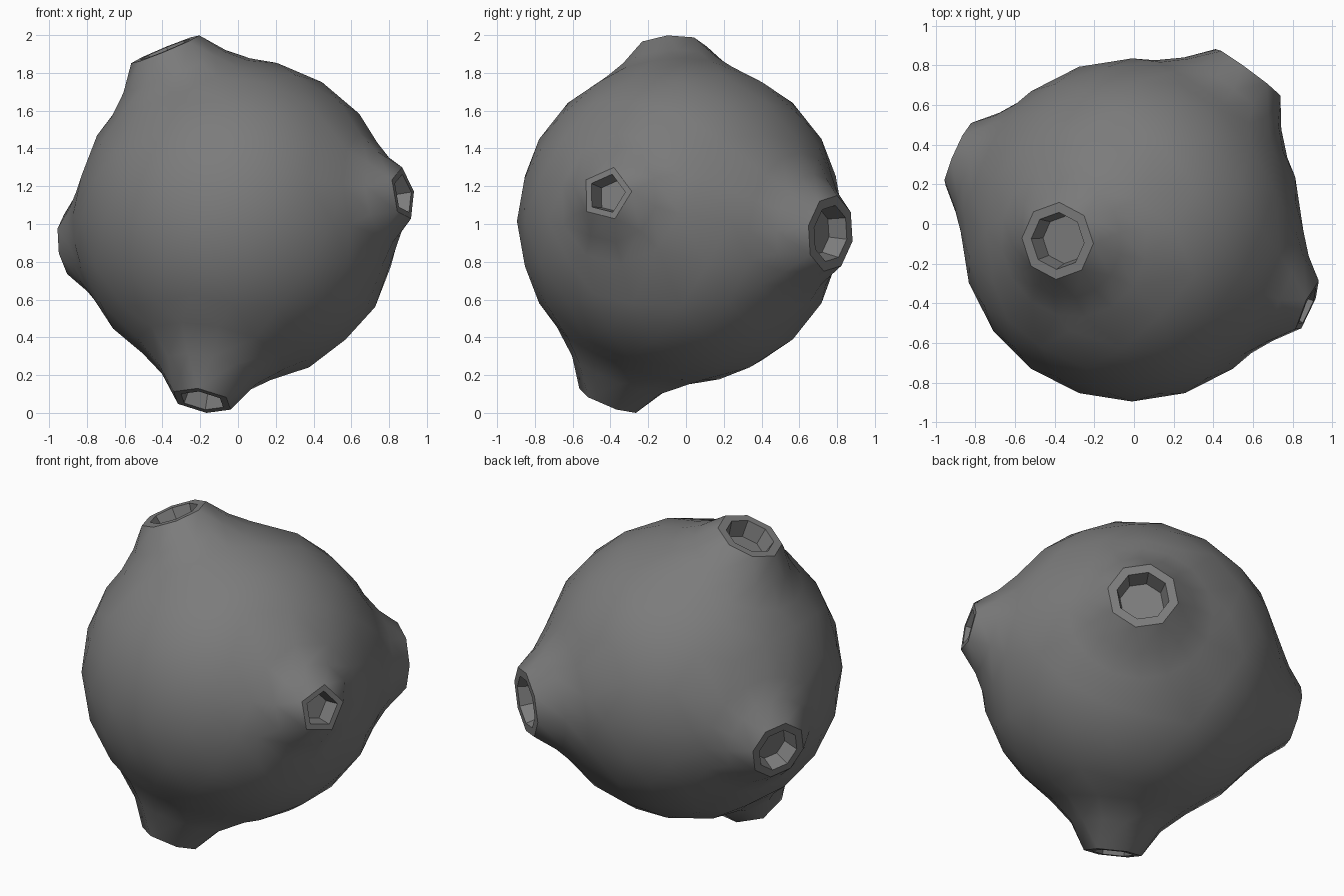
import bpy, bmesh
from math import sin, cos, tau, sqrt, radians
from mathutils import Vector

if "Cube" in bpy.data.objects:
    bpy.data.objects.remove(bpy.data.objects["Cube"])

R = 0.865                               # body radius
CENTRE = Vector((-0.01, -0.03, 1.01))   # body centre
UP = Vector((0, 0, 1))
DEPTH = 0.1                             # recess depth

# Vents: rim centre, rim radius, rim sides, phase, flare angle
VENTS = [
    ((-0.385, -0.085, 1.92), 0.195, 8, 22, 0.48),   # top
    ((-0.885, 0.35, 0.875), 0.175, 8, 22, 0.45),    # left
    ((0.575, 0.765, 0.945), 0.205, 8, 22, 0.50),    # back right
    ((0.875, -0.42, 1.155), 0.145, 5, 275, 0.42),   # front right
    ((-0.19, -0.415, 0.06), 0.165, 6, 0, 0.48),     # bottom
]
VENTS = [(Vector(p) - CENTRE, *rest) for p, *rest in VENTS]


def ring(bm, axis, radius, height, count, phase, snap):
    """Ring of verts about an axis; snapped rings share one vert per pair of steps."""
    u = UP.cross(axis).normalized()
    v = axis.cross(u)
    out = []
    for i in range(count):
        if snap and i % 2:
            out.append(out[-1])
            continue
        a = radians(phase) + tau * (i + (0.5 if snap else 0)) / count
        out.append(bm.verts.new(axis * height + (u * cos(a) + v * sin(a)) * radius))
    return out


def skin(bm, a, b):
    """Faces between two rings, dropping repeated corners."""
    n = len(a)
    for i in range(n):
        j = (i + 1) % n
        quad = list(dict.fromkeys((a[i], a[j], b[j], b[i])))
        if len(quad) > 2:
            bm.faces.new(quad)


bm = bmesh.new()

# Body sphere, cleared of points where the vents flare out
bmesh.ops.create_icosphere(bm, subdivisions=3, radius=R)
bmesh.ops.delete(bm, geom=bm.edges[:] + bm.faces[:], context='EDGES_FACES')
axes = [v[0].normalized() for v in VENTS]
drop = [p for p in bm.verts
        if any(p.co.angle(ax) < v[4] + 0.09 for ax, v in zip(axes, VENTS))]
bmesh.ops.delete(bm, geom=drop, context='VERTS')

# Flare base rings lie on the sphere, and a hull skins the body between them
bases = [ring(bm, ax, R * sin(v[4]), R * cos(v[4]), v[2] * 2, v[3], False)
         for ax, v in zip(axes, VENTS)]
bmesh.ops.convex_hull(bm, input=bm.verts[:])
caps = []
for base in bases:
    members = set(base)
    caps += [f for f in bm.faces if all(p in members for p in f.verts)]
bmesh.ops.delete(bm, geom=caps, context='FACES')

# Flared neck, flat rim, recess wall and floor of every vent
for base, ax, (pos, r, sides, phase, ang) in zip(bases, axes, VENTS):
    n = sides * 2
    top = pos.length
    rise = top - sqrt(R * R - r * r)
    mid_r = r + 0.1
    mid_h = sqrt(R * R - mid_r * mid_r) + 0.32 * rise
    loops = [base, ring(bm, ax, mid_r, mid_h, n, phase, False)]
    ph = phase
    for rad, h in ((r, top), (r * 0.74, top), (r * 0.62, top - DEPTH)):
        loops.append(ring(bm, ax, rad, h, n, ph, True))
    for a, b in zip(loops, loops[1:]):
        skin(bm, a, b)
    bm.faces.new(list(dict.fromkeys(loops[-1])))

# Clean up and stand the model on the ground
bmesh.ops.delete(bm, geom=[p for p in bm.verts if not p.link_faces], context='VERTS')
bmesh.ops.recalc_face_normals(bm, faces=bm.faces[:])
bmesh.ops.translate(bm, vec=CENTRE, verts=bm.verts[:])
low = min(p.co.z for p in bm.verts)
bmesh.ops.translate(bm, vec=(0, 0, -low), verts=bm.verts[:])

mesh = bpy.data.meshes.new("vented_body")
bm.to_mesh(mesh)
bm.free()
body = bpy.data.objects.new("vented_body", mesh)
bpy.context.collection.objects.link(body)
bpy.context.view_layer.objects.active = body
body.select_set(True)
bpy.ops.object.shade_smooth_by_angle(angle=radians(40))

# Dark grey surface
mat = bpy.data.materials.new("dark_grey")
mat.diffuse_color = (0.2, 0.2, 0.2, 1)
mat.use_nodes = True
mat.node_tree.nodes["Principled BSDF"].inputs["Base Color"].default_value = mat.diffuse_color
mesh.materials.append(mat)
